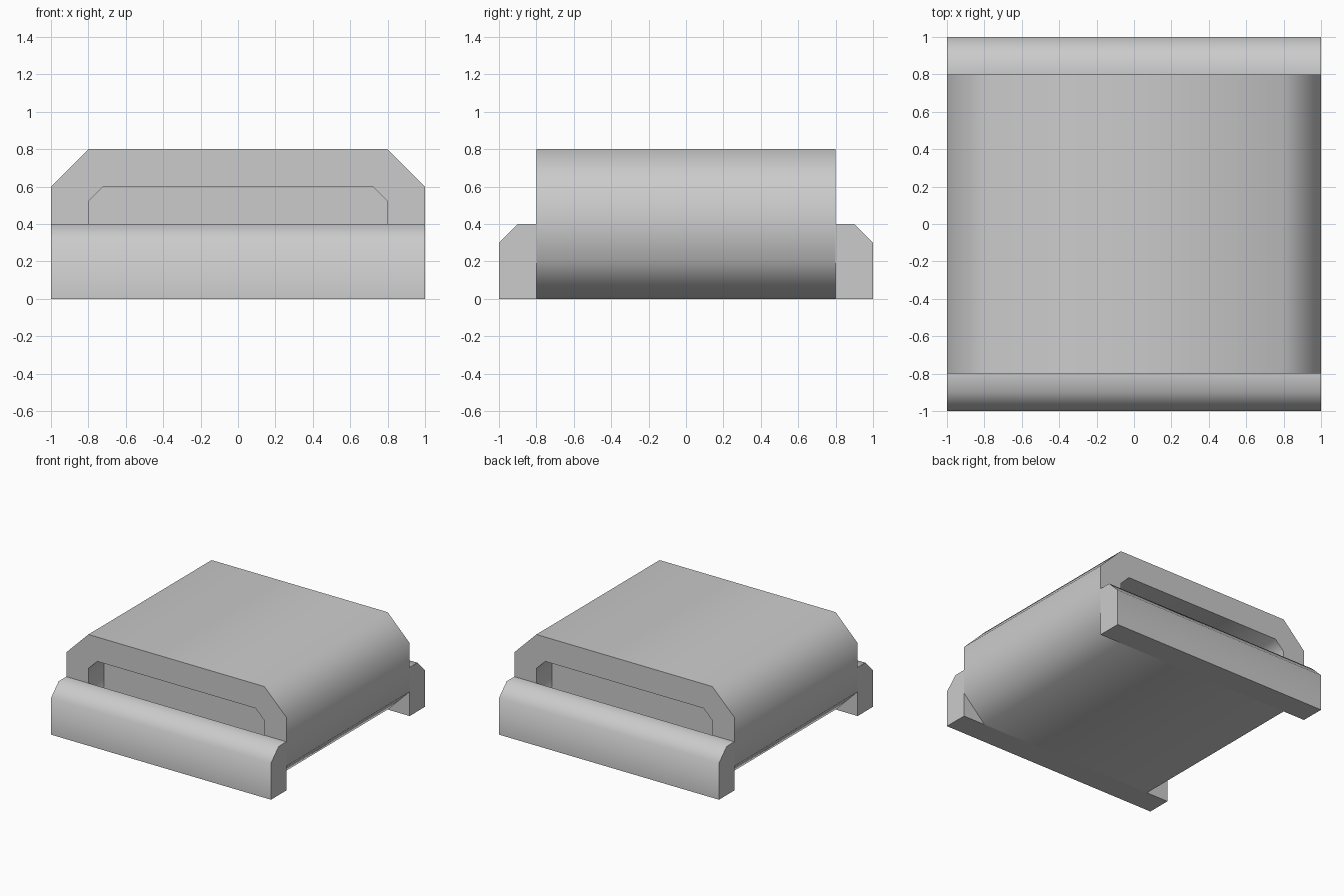
import bpy
import bmesh
from math import radians

if "Cube" in bpy.data.objects:
    bpy.data.objects.remove(bpy.data.objects["Cube"])


def octagon(hx, hz, c, y, zc=0.4):
    """Rectangle with chamfered corners in the XZ plane."""
    quarter = [(hx, hz - c), (hx - c, hz)]
    half = quarter + [(-x, z) for x, z in reversed(quarter)]
    pts = half + [(-x, -z) for x, z in half]
    return [(x, y, zc + z) for x, z in pts]


def loft(name, rings):
    """Join successive rings with quads and cap both ends."""
    bm = bmesh.new()
    loops = [[bm.verts.new(p) for p in ring] for ring in rings]
    n = len(loops[0])
    for a, b in zip(loops, loops[1:]):
        for i in range(n):
            j = (i + 1) % n
            bm.faces.new((a[i], a[j], b[j], b[i]))
    bm.faces.new(loops[0])
    bm.faces.new(loops[-1])
    bmesh.ops.recalc_face_normals(bm, faces=bm.faces)
    mesh = bpy.data.meshes.new(name)
    bm.to_mesh(mesh)
    bm.free()
    obj = bpy.data.objects.new(name, mesh)
    bpy.context.collection.objects.link(obj)
    bpy.ops.object.select_all(action='DESELECT')
    obj.select_set(True)
    bpy.context.view_layer.objects.active = obj
    bpy.ops.object.shade_smooth_by_angle(angle=radians(50))
    return obj


# Chamfered body with a shallow recess in each end
outer, inner = (1.0, 0.4, 0.2), (0.8, 0.2, 0.08)
loft("body", [octagon(*size, y) for size, y in (
    (inner, -0.6), (inner, -0.8), (outer, -0.8),
    (outer, 0.8), (inner, 0.8), (inner, 0.6))])

# Low bars across the front and back, chamfered on the outer top edge
bar_profile = [(0.8, 0), (1.0, 0), (1.0, 0.3), (0.9, 0.4), (0.8, 0.4)]
for name, side in (("front_bar", -1), ("back_bar", 1)):
    loft(name, [[(x, side * y, z) for y, z in bar_profile] for x in (-1, 1)])
